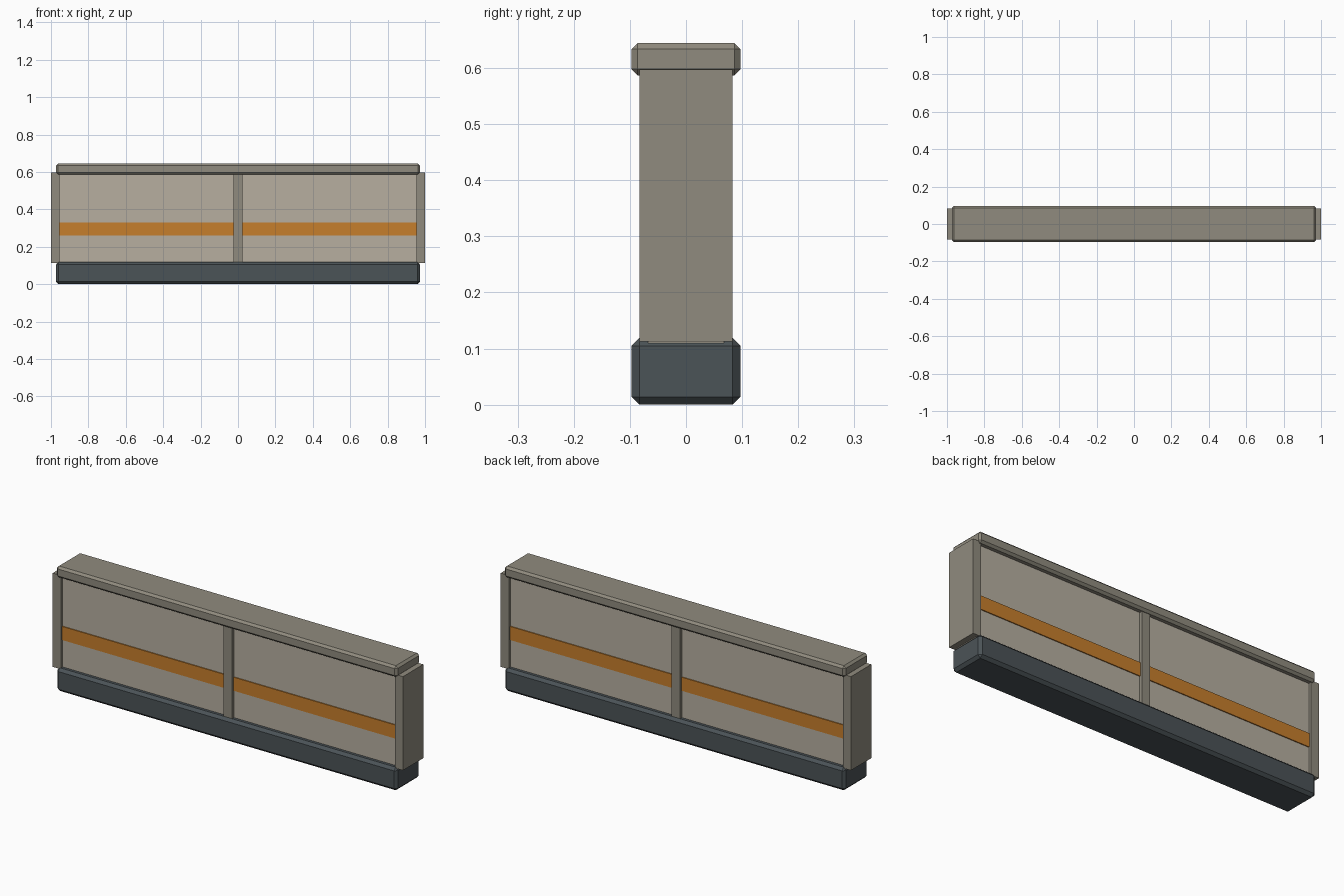
import bpy

cube = bpy.data.objects.get("Cube")
if cube:
    bpy.data.objects.remove(cube, do_unlink=True)


def srgb(*rgb):
    return [((c / 255 + 0.055) / 1.055) ** 2.4 for c in rgb] + [1.0]


def material(name, color):
    m = bpy.data.materials.new(name)
    m.use_nodes = True
    m.diffuse_color = color
    m.node_tree.nodes["Principled BSDF"].inputs["Base Color"].default_value = color
    return m


frame = material("frame_stone", srgb(144, 139, 126))
panel = material("panel_beige", srgb(183, 175, 160))
slate = material("base_slate", srgb(75, 83, 87))
orange = material("stripe_orange", srgb(198, 126, 44))


def box(name, x, depth, z, mat, bevel=0):
    """Box spanning x and z ranges, centred on y, with optional chamfer."""
    bpy.ops.mesh.primitive_cube_add(size=1, location=(sum(x) / 2, 0, sum(z) / 2))
    ob = bpy.context.object
    ob.name = name
    ob.scale = (x[1] - x[0], depth, z[1] - z[0])
    bpy.ops.object.transform_apply(location=False, rotation=False, scale=True)
    ob.data.materials.append(mat)
    if bevel:
        mod = ob.modifiers.new("Chamfer", "BEVEL")
        mod.width = bevel
        mod.segments = 1
    return ob


# Plinth and capping rail
box("base_plinth", (-0.973, 0.973), 0.194, (0, 0.119), slate, 0.014)
box("top_cap", (-0.973, 0.973), 0.194, (0.587, 0.645), frame, 0.011)

# Recessed wall panel and the stripe standing slightly proud on both faces
box("wall_panel", (-0.97, 0.97), 0.136, (0.11, 0.6), panel)
box("painted_stripe", (-0.96, 0.96), 0.146, (0.26, 0.33), orange)

# Upright posts
box("centre_post", (-0.024, 0.024), 0.166, (0.11, 0.597), frame)
for name, side in (("left_post", 1), ("right_post", -1)):
    box(name, sorted((side * 0.954, side)), 0.166, (0.113, 0.597), frame)
